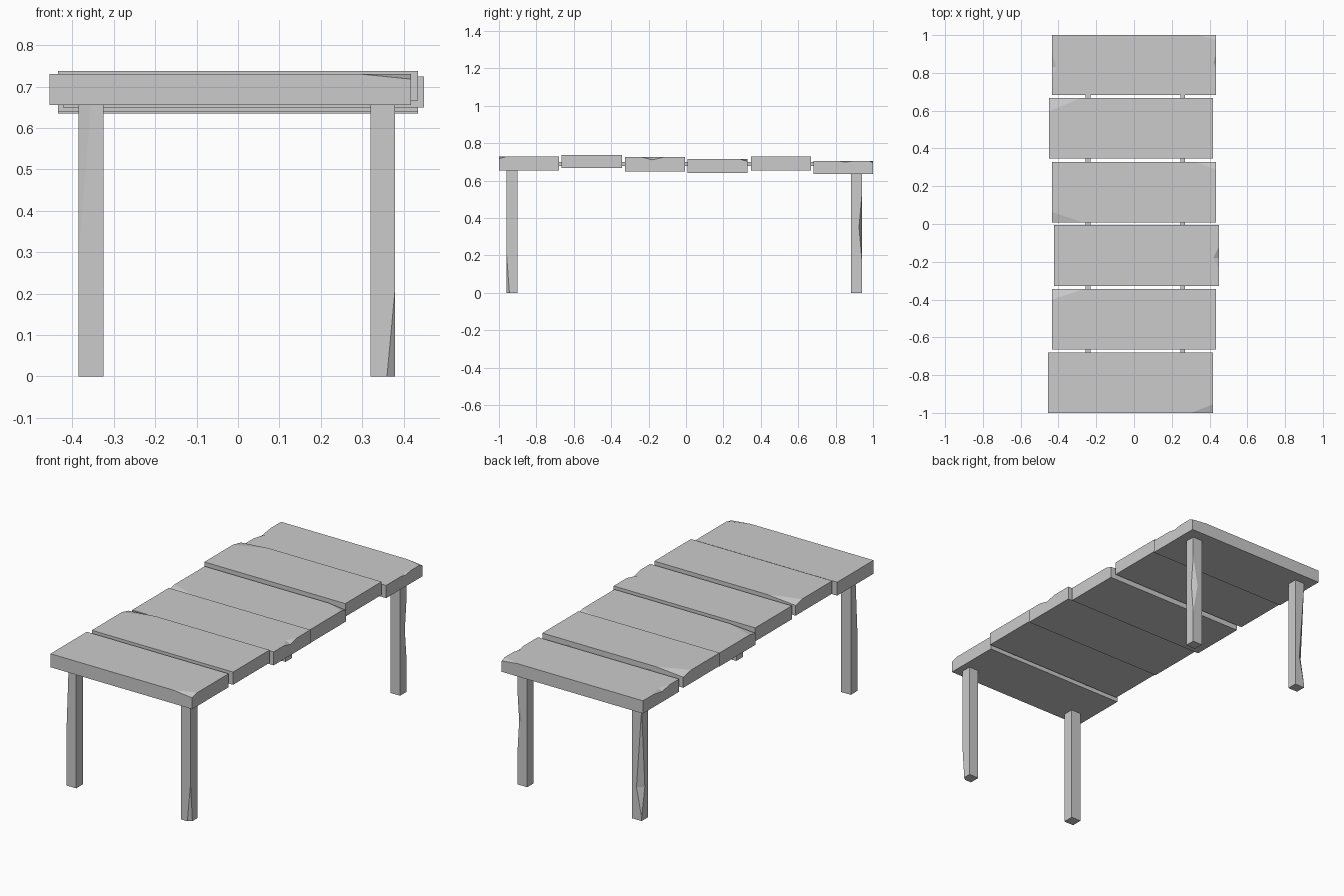
import bpy, bmesh
from mathutils import Vector

if "Cube" in bpy.data.objects:
    bpy.data.objects.remove(bpy.data.objects["Cube"])


def mesh_object(name, bm):
    me = bpy.data.meshes.new(name)
    bmesh.ops.recalc_face_normals(bm, faces=bm.faces)
    bm.to_mesh(me)
    bm.free()
    ob = bpy.data.objects.new(name, me)
    bpy.context.scene.collection.objects.link(ob)
    return ob


def hull(name, points):
    bm = bmesh.new()
    for p in points:
        bm.verts.new(p)
    bmesh.ops.convex_hull(bm, input=bm.verts[:])
    return mesh_object(name, bm)


def chip_cutter(lo, hi, axis, sides, t0, tm, t1, da, db):
    """Wedge that chips one edge; t1=None lets the chip run off the end at tm."""
    if t1 is None:
        k = 1.3
        tm = t0 + (tm - t0) * k
        da, db, t1 = da * k, db * k, t0 + (tm - t0) * 1.5
    oth = [i for i in range(3) if i != axis]

    def pt(t, a, b):
        v = Vector((0, 0, 0))
        v[axis] = t
        for i, s, d in zip(oth, sides, (a, b)):
            v[i] = hi[i] - d if s else lo[i] + d
        return v
    e = 0.4
    return hull("chip_cutter", [
        pt(t0, 0, 0), pt(t1, 0, 0),
        pt(tm, da * (1 + e), -db * e), pt(tm, -da * e, db * (1 + e)),
        pt(tm, -da - 0.02, -db - 0.02)])


def box(name, lo, hi, chips=()):
    bm = bmesh.new()
    bmesh.ops.create_cube(bm, size=1)
    for v in bm.verts:
        v.co = Vector([hi[i] if v.co[i] > 0 else lo[i] for i in range(3)])
    ob = mesh_object(name, bm)
    cutters = [chip_cutter(lo, hi, *c) for c in chips]
    for c in cutters:
        m = ob.modifiers.new("chip", 'BOOLEAN')
        m.operation, m.solver, m.object = 'DIFFERENCE', 'EXACT', c
    if cutters:
        dg = bpy.context.evaluated_depsgraph_get()
        me = bpy.data.meshes.new_from_object(ob.evaluated_get(dg))
        ob.modifiers.clear()
        ob.data = me
        for c in cutters:
            bpy.data.objects.remove(c)
    return ob


# table top planks: x0, x1, y0, y1, z0, z1, chips
X, Y, Z = 0, 1, 2
planks = [
    (-.455, .418, -1.0, -.68, .655, .73,
     [(X, (0, 1), .30, .418, None, .045, .012)]),
    (-.435, .435, -.665, -.343, .667, .738,
     [(X, (1, 1), -.26, -.435, None, .057, .014)]),
    (-.423, .449, -.327, -.005, .65, .725,
     [(Y, (1, 1), -.235, -.18, -.12, .03, .014)]),
    (-.435, .435, .008, .328, .64, .715,
     [(X, (0, 1), -.27, -.435, None, .055, .012),
      (X, (1, 1), .33, .435, None, .04, .012)]),
    (-.45, .418, .347, .667, .655, .728,
     [(X, (1, 1), -.28, -.45, None, .07, .014)]),
    (-.435, .435, .682, 1.0, .635, .706,
     [(X, (1, 1), .34, .435, None, .025, .01),
      (Y, (1, 1), .81, .85, .90, .015, .008),
      (Y, (0, 1), .76, .83, .91, .025, .012)]),
]
for n, (x0, x1, y0, y1, z0, z1, chips) in enumerate(planks, 1):
    box(f"top_plank_{n}", (x0, y0, z0), (x1, y1, z1), chips)

# two hidden rails that tie the planks together
for side, x in (("left", -.243), ("right", .258)):
    box(f"{side}_rail", (x - .0125, -.85, .677), (x + .0125, .85, .70))

# legs, each with one chipped outer corner
box("front_left_leg", (-.385, -.96, 0), (-.325, -.90, .66),
    [(Z, (0, 0), .29, .66, None, .03, .02)])
box("front_right_leg", (.32, -.96, 0), (.38, -.90, .66),
    [(Z, (1, 0), .215, 0, None, .02, .016)])
box("back_left_leg", (-.385, .883, 0), (-.325, .94, .64),
    [(Z, (0, 1), .02, .18, .62, .032, .028)])
box("back_right_leg", (.32, .883, 0), (.38, .94, .64),
    [(Z, (1, 1), .18, .35, .52, .03, .015)])
